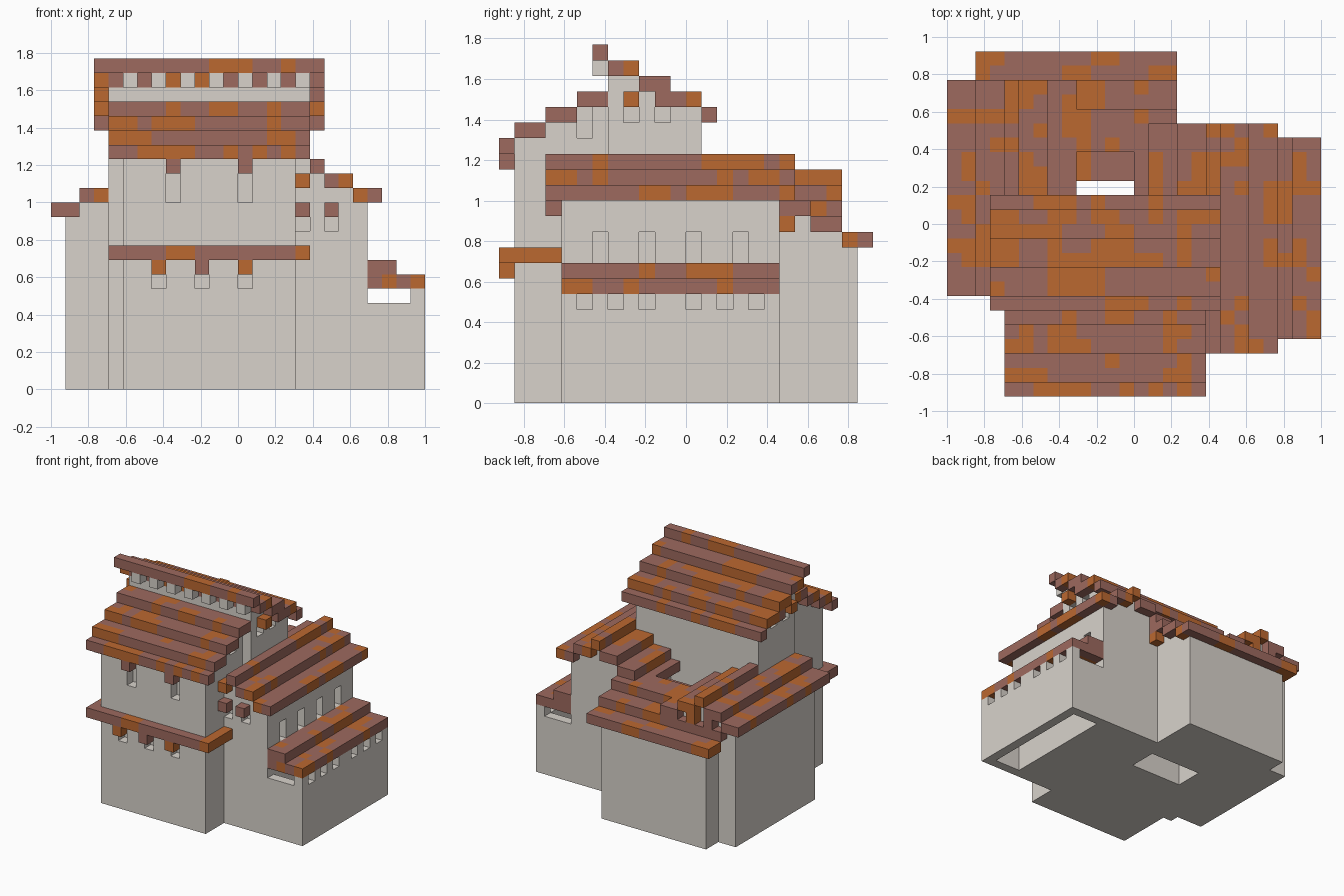
import bpy, bmesh, random
from math import radians
from mathutils import Vector

if "Cube" in bpy.data.objects:
    bpy.data.objects.remove(bpy.data.objects["Cube"], do_unlink=True)

UNIT = 1 / 13                      # one block
ORIGIN = Vector((13, 12, 0))       # grid point under the model's centre
rng = random.Random(7)
tile_choice = {}
solid = set()                      # every cell taken by a wall


def material(name, rgb):
    m = bpy.data.materials.new(name)
    m.use_nodes = True
    m.diffuse_color = (*rgb, 1)
    m.node_tree.nodes["Principled BSDF"].inputs["Base Color"].default_value = (*rgb, 1)
    return m


PLASTER = material("pale plaster", (0.69, 0.65, 0.6))
BROWN = material("brown tile", (0.34, 0.143, 0.114))
ORANGE = material("orange tile", (0.5, 0.138, 0.03))


def block(x0, x1, y0, y1, z0, z1):
    return {(x, y, z) for x in range(x0, x1) for y in range(y0, y1) for z in range(z0, z1)}


def tile(cell):
    # each tile block is brown or, less often, orange
    if cell not in tile_choice:
        x, y, z = cell
        near = tile_choice.get((x - 1, y, z), 0) + tile_choice.get((x, y - 1, z), 0)
        tile_choice[cell] = int(rng.random() < 0.24 + 0.17 * near)
    return tile_choice[cell]


def paint(cells, orange):
    tile_choice.update(dict.fromkeys(cells, orange))


def build(name, cells, tiled):
    # outer skin of a set of blocks
    bm = bmesh.new()
    verts = {}

    def vert(p):
        key = tuple(p)
        if key not in verts:
            verts[key] = bm.verts.new((Vector(p) - ORIGIN) * UNIT)
        return verts[key]

    for cell in sorted(cells):
        for axis in range(3):
            for side in (0, 1):
                beside = list(cell)
                beside[axis] += 2 * side - 1
                if tuple(beside) in cells:
                    continue
                u, v = (axis + 1) % 3, (axis + 2) % 3
                quad = []
                for du, dv in ((0, 0), (1, 0), (1, 1), (0, 1)):
                    p = list(cell)
                    p[axis] += side
                    p[u] += du
                    p[v] += dv
                    quad.append(vert(p))
                face = bm.faces.new(quad if side else quad[::-1])
                face.material_index = tile(cell) if tiled else 0
    bmesh.ops.dissolve_limit(bm, angle_limit=radians(1), verts=bm.verts[:],
                             edges=bm.edges[:], delimit={'MATERIAL'})
    mesh = bpy.data.meshes.new(name)
    bm.to_mesh(mesh)
    bm.free()
    for m in ((BROWN, ORANGE) if tiled else (PLASTER,)):
        mesh.materials.append(m)
    bpy.context.collection.objects.link(bpy.data.objects.new(name, mesh))


def house(name, steps, across, span, wall, windows=()):
    """Stepped roof (start, end, height) with a wall filled up below it.
    across is the axis the roof climbs along, wall its limits there,
    span the wall limits on the other axis; the roof overhangs by one."""
    roof, walls = set(), set()
    for a, b, h in steps:
        low, high = max(a, wall[0]), min(b, wall[1])
        if across == "x":
            roof |= block(a, b, span[0] - 1, span[1] + 1, h, h + 1)
            walls |= block(low, high, *span, 0, h)
        else:
            roof |= block(span[0] - 1, span[1] + 1, a, b, h, h + 1)
            walls |= block(*span, low, high, 0, h)
    for w in windows:
        walls -= block(*w)
    solid.update(walls)
    build(name + "_walls", walls, False)
    return name + "_roof", roof


# Main volumes, with window recesses one block deep
tower_windows = [(x, x + 1, 1, 2, 13, 15) for x in (8, 13)]
tower_windows += [(x, x + 1, 1, 2, 7, 8) for x in (7, 10, 13)]
tower_windows += [(16, 17, 5, 6, 17, 19)]
hall_windows = [(x, x + 1, y, y + 1, 18, 19) for x in (4, 17) for y in (8, 10)]
east_windows = [(21, 22, y, y + 1, 9, 11) for y in (6, 9, 12, 15)]
east_windows += [(x, x + 1, 4, 5, 11, 12) for x in (17, 19)]
west_windows = [(x, x + 1, 20, 21, 11, 12) for x in (3, 5)]

roofs = [
    house("tower", [(0, 1, 16), (1, 3, 17), (3, 5, 18), (5, 7, 19)],
          "y", (5, 17), (1, 7), tower_windows),
    house("hall", [(6, 7, 22), (7, 9, 21), (9, 11, 20), (11, 13, 19), (13, 14, 18)],
          "y", (4, 18), (7, 13), hall_windows),
    house("east_wing", [(13, 14, 12), (14, 16, 13), (16, 18, 14), (18, 19, 15),
                        (19, 21, 14), (21, 23, 13)],
          "x", (4, 18), (14, 22), east_windows),
    house("west_wing", [(0, 2, 12), (2, 4, 13), (4, 5, 14), (5, 7, 13), (7, 9, 12)],
          "x", (8, 21), (1, 8), west_windows),
    house("north_wing", [(15, 17, 11), (17, 20, 12), (20, 22, 11), (22, 24, 10)],
          "y", (3, 15), (16, 23)),
]

# Low hollow gallery along the east side, open at both ends
gallery = block(22, 26, 4, 18, 0, 7) - block(22, 25, 5, 17, 0, 7)
gallery -= block(22, 25, 4, 18, 6, 7)
for y in (5, 7, 9, 12, 14, 16):
    gallery -= {(25, y, 6)}
solid |= gallery
build("gallery_walls", gallery, False)
roofs.append(("gallery_roof", block(22, 26, 4, 18, 7, 8) | block(22, 24, 4, 18, 8, 9)))

# Tiled skirt around the tower
skirt_side = block(17, 18, 0, 4, 9, 10)
skirt = block(4, 18, 0, 1, 9, 10) | skirt_side | block(4, 5, 0, 7, 9, 10)
roofs.append(("tower_skirt", skirt))

# Hoods over the windows
hoods = {
    "tower_hoods": {(x, 0, 15) for x in (8, 13)},
    "skirt_hoods": {(x, 0, 8) for x in (7, 10, 13)},
    "hall_hoods": {(x, y, 19) for x in (3, 18) for y in (8, 10)},
    "east_wing_hoods": {(x, 3, 12) for x in (17, 19)},
    "west_wing_hoods": {(x, 21, 12) for x in (3, 5)},
    "north_wing_hood": {(15, 18, 11)},
}
roofs += hoods.items()

# Tile colours on hoods, ridges and gable ends
for cells in hoods.values():
    paint(cells, 0)
paint(block(3, 19, 6, 7, 22, 23), 0)
paint(block(18, 19, 3, 19, 15, 16), 0)
paint(block(19, 23, 3, 4, 13, 15), 0)
paint(block(0, 4, 7, 8, 12, 14), 0)
paint(block(22, 26, 4, 5, 7, 9), 0)
paint(block(16, 17, 21, 24, 10, 12), 0)
paint(block(11, 14, 6, 7, 22, 23) | {(16, 6, 22)}, 1)
paint(block(18, 19, 13, 17, 15, 16) | {(18, 6, 15), (18, 18, 15)}, 1)
paint({(17, 3, 14), (20, 3, 14), (21, 3, 13), (3, 7, 13), (16, 20, 11)}, 1)
paint({(23, 4, 7), (25, 4, 7), (7, 0, 8), (13, 0, 8), (15, 18, 11)}, 1)
paint({(3, 8, 19), (18, 8, 19), (5, 21, 12), (18, 8, 21), (3, 7, 21)}, 1)
paint(skirt_side, 1)

for part, cells in roofs:
    build(part, cells - solid, True)

# Plaster brackets holding the top ridge
build("ridge_brackets", {(x, 6, 21) for x in range(5, 18, 2)}, False)
